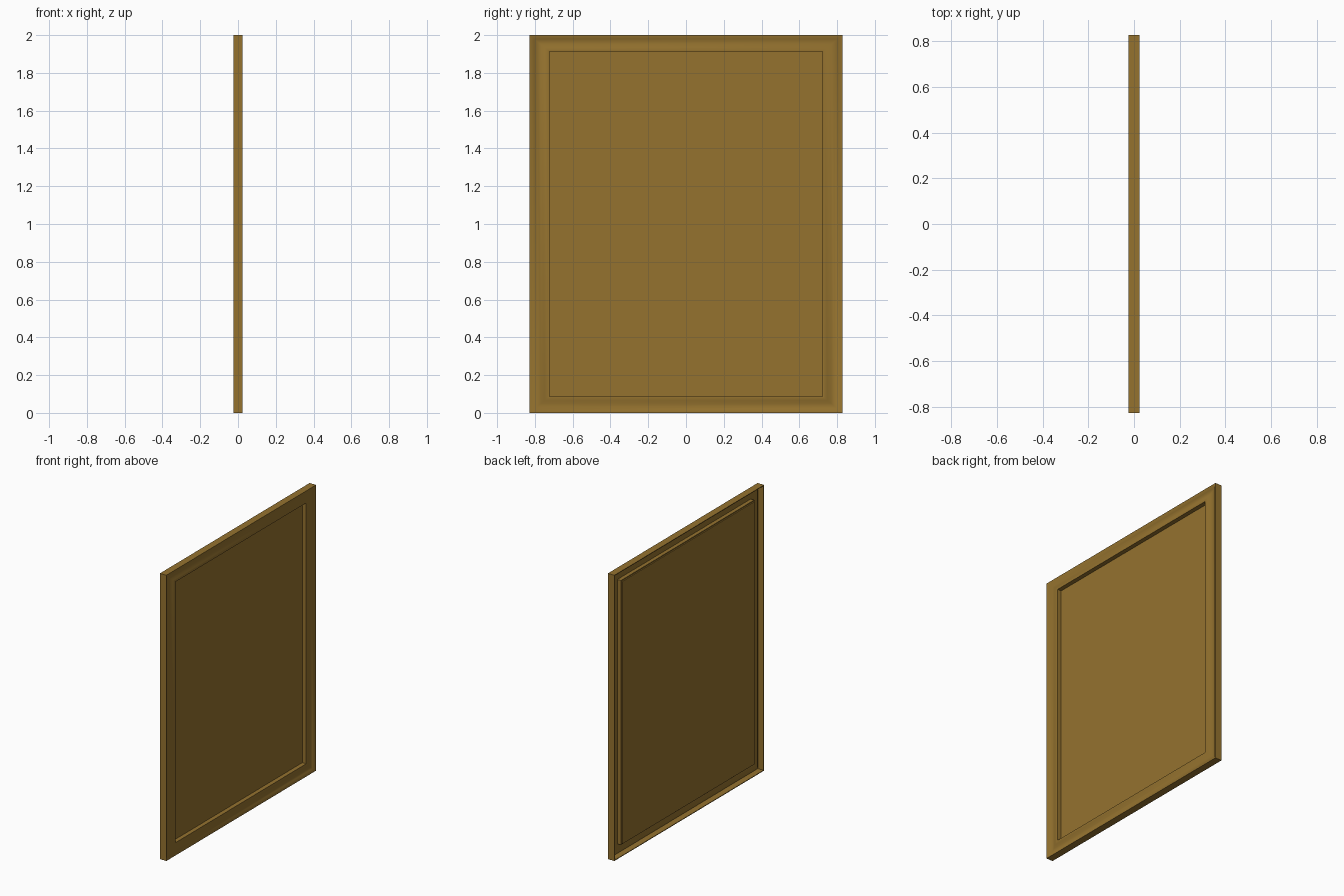
import bpy, bmesh

if "Cube" in bpy.data.objects:
    bpy.data.objects.remove(bpy.data.objects["Cube"])

HY, H = 0.828, 2.0      # half width, height
SZ = 0.83               # rails are slightly narrower than the side stiles

wood = bpy.data.materials.new("wood")
wood.diffuse_color = (0.30, 0.17, 0.028, 1)
wood.use_nodes = True
wood.node_tree.nodes["Principled BSDF"].inputs["Base Color"].default_value = wood.diffuse_color


def finish(bm, name):
    bmesh.ops.recalc_face_normals(bm, faces=bm.faces)
    me = bpy.data.meshes.new(name)
    bm.to_mesh(me)
    bm.free()
    me.materials.append(wood)
    ob = bpy.data.objects.new(name, me)
    bpy.context.collection.objects.link(ob)
    return ob


# Mitred moulding: hollow cross-section (inset from the outer edge, x)
profile = [
    (0, -.025), (0, .025), (.008, .024), (.025, .015), (.042, .011),
    (.060, .014), (.080, .021), (.095, .024), (.105, .022), (.105, -.012),
    (.090, -.012), (.090, .015), (.060, .009), (.042, .006), (.025, .010),
    (.006, .019), (.006, -.025),
]
bm = bmesh.new()
rings = []
for d, x in profile:
    y, z0, z1 = HY - d, d * SZ, H - d * SZ
    rings.append([bm.verts.new((x, a, b)) for a, b in
                  ((-y, z0), (y, z0), (y, z1), (-y, z1))])
for i, ring in enumerate(rings):
    nxt = rings[(i + 1) % len(rings)]
    for k in range(4):
        j = (k + 1) % 4
        bm.faces.new((ring[k], ring[j], nxt[j], nxt[k]))
frame = finish(bm, "frame_moulding")

# Backing panel seated behind the inner lip
bm = bmesh.new()
bmesh.ops.create_cube(bm, size=1)
inset = 0.098
for v in bm.verts:
    v.co.x = -0.008 if v.co.x > 0 else -0.020
    v.co.y *= 2 * (HY - inset)
    v.co.z = H / 2 + v.co.z * (H - 2 * inset * SZ)
finish(bm, "panel")

# Soften the cove while keeping the mitres and lips crisp
bpy.context.view_layer.objects.active = frame
frame.select_set(True)
bpy.ops.object.shade_smooth_by_angle(angle=0.5)
